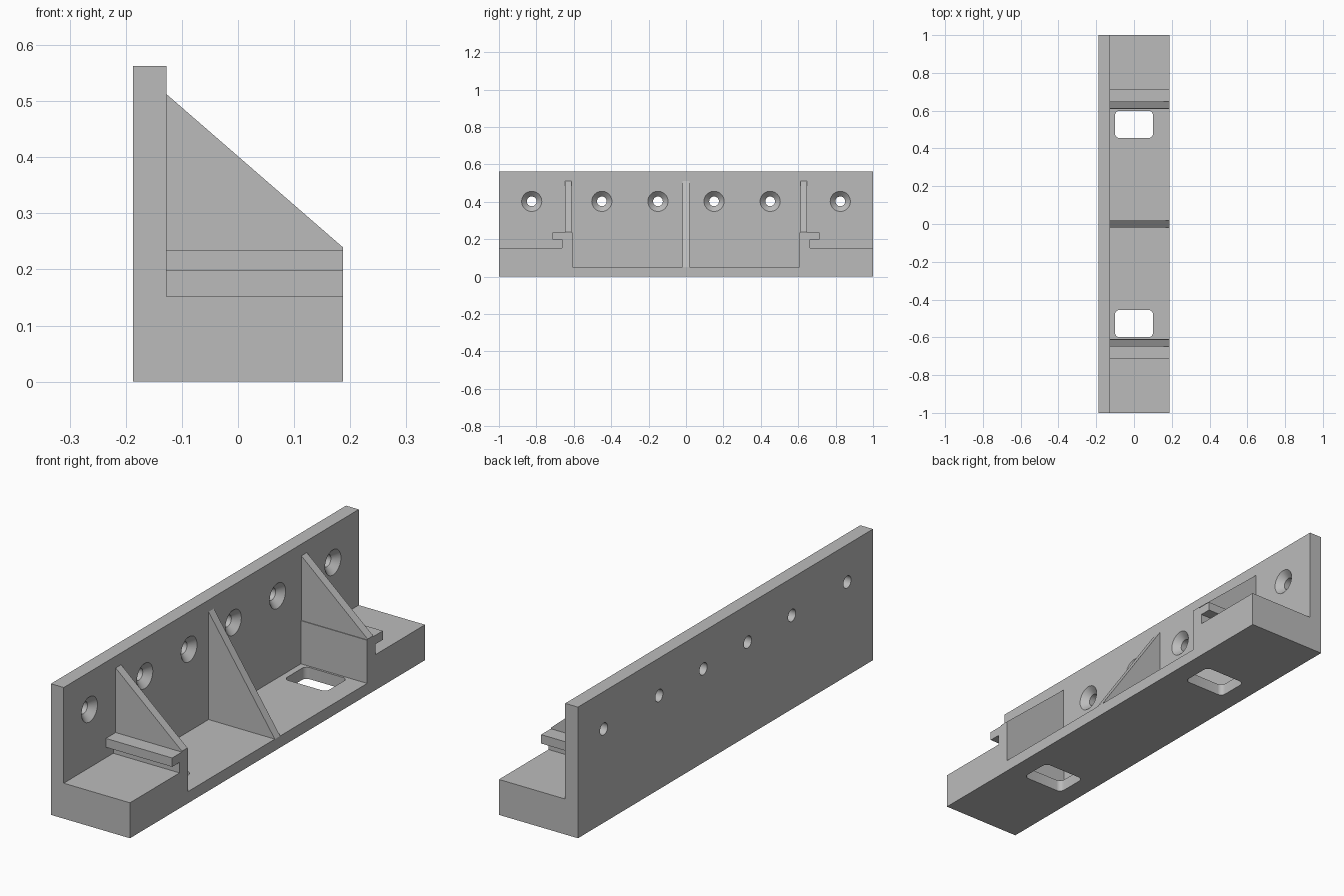
import bpy
import bmesh
from math import cos, sin, pi, radians
from mathutils import Vector

cube = bpy.data.objects.get("Cube")
if cube:
    bpy.data.objects.remove(cube, do_unlink=True)

# Main dimensions
BACK, FACE, FRONT = -0.1875, -0.127, 0.1875
HEIGHT, FLOOR, LEDGE = 0.5625, 0.05, 0.152
HOLE_Z = 0.402

grey = bpy.data.materials.new("plain grey")
grey.use_nodes = True
grey.diffuse_color = (0.5, 0.5, 0.5, 1)
grey.node_tree.nodes["Principled BSDF"].inputs["Base Color"].default_value = (0.5, 0.5, 0.5, 1)


def finish(bm, name):
    bmesh.ops.recalc_face_normals(bm, faces=bm.faces)
    mesh = bpy.data.meshes.new(name)
    bm.to_mesh(mesh)
    bm.free()
    mesh.materials.append(grey)
    obj = bpy.data.objects.new(name, mesh)
    bpy.context.collection.objects.link(obj)
    return obj


def add_prism(bm, points, direction):
    """Extrude a closed outline along a direction."""
    face = bm.faces.new([bm.verts.new(p) for p in points])
    grown = bmesh.ops.extrude_face_region(bm, geom=[face], use_keep_orig=True)
    moved = [g for g in grown["geom"] if isinstance(g, bmesh.types.BMVert)]
    bmesh.ops.translate(bm, verts=moved, vec=Vector(direction))


def prism(name, points, direction):
    bm = bmesh.new()
    add_prism(bm, points, direction)
    return finish(bm, name)


def cut(obj, cutter):
    """Subtract the cutter, bake the result and discard the cutter."""
    cutter.hide_render = True
    mod = obj.modifiers.new("cut", 'BOOLEAN')
    mod.operation = 'DIFFERENCE'
    mod.solver = 'EXACT'
    mod.object = cutter
    graph = bpy.context.evaluated_depsgraph_get()
    mesh = bpy.data.meshes.new_from_object(obj.evaluated_get(graph))
    obj.modifiers.clear()
    obj.data = mesh
    bpy.data.objects.remove(cutter, do_unlink=True)
    for poly in mesh.polygons:
        poly.use_smooth = True
    mesh.set_sharp_from_angle(angle=radians(30))


# Upright back plate with countersunk screw holes
plate = prism("back_plate",
              [(BACK, -1, 0), (FACE, -1, 0), (FACE, -1, HEIGHT), (BACK, -1, HEIGHT)],
              (0, 2, 0))
bm = bmesh.new()
SIDES = 32
profile = [(BACK - 0.02, 0.026), (FACE - 0.028, 0.026), (FACE + 0.01, 0.064)]
for y in (-0.825, -0.45, -0.15, 0.15, 0.45, 0.825):
    rings = [[bm.verts.new((x, y + r * cos(2 * pi * i / SIDES), HOLE_Z + r * sin(2 * pi * i / SIDES)))
              for i in range(SIDES)] for x, r in profile]
    for a, b in zip(rings, rings[1:]):
        for i in range(SIDES):
            j = (i + 1) % SIDES
            bm.faces.new((a[i], a[j], b[j], b[i]))
    bm.faces.new(rings[0])
    bm.faces.new(rings[-1])
cut(plate, finish(bm, "screw_hole_cutter"))

# Base: stepped ledges with overhanging lips either side of a low floor
half = [(0.608, FLOOR), (0.608, 0.235), (0.714, 0.235), (0.714, 0.197),
        (0.664, 0.197), (0.664, LEDGE), (1, LEDGE), (1, 0)]
outline = half + [(-y, z) for y, z in reversed(half)]
base = prism("base", [(FACE, y, z) for y, z in outline], (FRONT - FACE, 0, 0))

# Rounded slots through the floor
bm = bmesh.new()
HALF_X, HALF_Y, RADIUS, STEPS = 0.1, 0.072, 0.022, 6
for side in (-1, 1):
    loop = []
    for corner, (sx, sy) in enumerate(((1, 1), (-1, 1), (-1, -1), (1, -1))):
        for i in range(STEPS + 1):
            a = (corner + i / STEPS) * pi / 2
            loop.append((sx * (HALF_X - RADIUS) + RADIUS * cos(a),
                         side * 0.527 + sy * (HALF_Y - RADIUS) + RADIUS * sin(a), -0.05))
    add_prism(bm, loop, (0, 0, 0.16))
cut(base, finish(bm, "slot_cutter"))

# Sloping ribs: one tall in the middle, one on each lip
def rib(name, y0, y1, bottom, front_z):
    shape = [(FACE, bottom), (FRONT, bottom), (FRONT, front_z), (FACE, 0.512)]
    if front_z <= bottom:
        shape.pop(2)
    prism(name, [(x, y0, z) for x, z in shape], (0, y1 - y0, 0))


rib("middle_rib", -0.018, 0.018, FLOOR, FLOOR)
rib("left_rib", 0.611, 0.648, 0.235, 0.239)
rib("right_rib", -0.648, -0.611, 0.235, 0.239)
